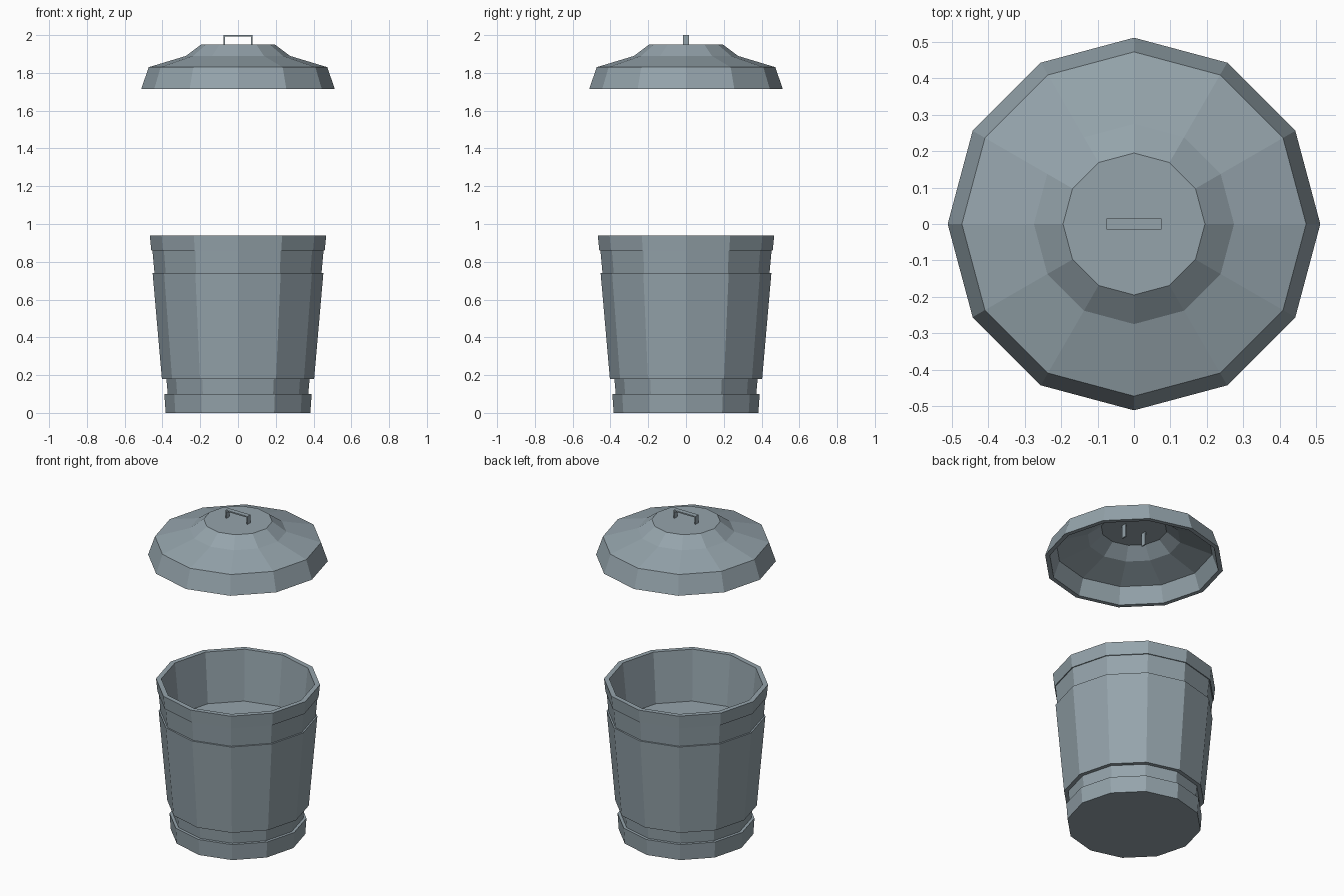
import bpy, bmesh, math

if "Cube" in bpy.data.objects:
    bpy.data.objects.remove(bpy.data.objects["Cube"])

SIDES = 12

# One flat metal colour
metal = bpy.data.materials.new("blue grey metal")
metal.diffuse_color = (0.30, 0.37, 0.41, 1)
metal.use_nodes = True
metal.node_tree.nodes["Principled BSDF"].inputs["Base Color"].default_value = metal.diffuse_color


def finish(bm, name):
    bmesh.ops.recalc_face_normals(bm, faces=bm.faces)
    mesh = bpy.data.meshes.new(name)
    bm.to_mesh(mesh)
    bm.free()
    mesh.materials.append(metal)
    obj = bpy.data.objects.new(name, mesh)
    bpy.context.collection.objects.link(obj)
    return obj


def lathe(name, profile):
    """Twelve-sided turned part; the first and last rings are capped."""
    bm = bmesh.new()
    rings = []
    for r, z in profile:
        rings.append([bm.verts.new((r * math.cos(math.tau * i / SIDES),
                                    r * math.sin(math.tau * i / SIDES), z))
                      for i in range(SIDES)])
    for a, b in zip(rings, rings[1:]):
        for i in range(SIDES):
            j = (i + 1) % SIDES
            bm.faces.new((a[i], a[j], b[j], b[i]))
    bm.faces.new(rings[0])
    bm.faces.new(rings[-1])
    return finish(bm, name)


# Bin body: foot band, waist groove, tapered wall, upper groove, rim, inner floor
lathe("bin_body", [
    (0.383, 0.0), (0.39, 0.10), (0.372, 0.10), (0.379, 0.18),
    (0.403, 0.18), (0.452, 0.74), (0.442, 0.74), (0.453, 0.86),
    (0.459, 0.86), (0.467, 0.94), (0.437, 0.94), (0.405, 0.63)])

# Floating lid: flat crown, shoulder, skirt, and hollow underside
lathe("lid", [
    (0.195, 1.95), (0.275, 1.89), (0.473, 1.83), (0.512, 1.715),
    (0.485, 1.715), (0.450, 1.815), (0.266, 1.875), (0.188, 1.937)])

# Strap handle: an extruded arch whose legs pass through the lid
outer, t, top, low, half = 0.076, 0.008, 2.0, 1.855, 0.015
arch = [(-outer, low), (-outer, top), (outer, top), (outer, low),
        (outer - t, low), (outer - t, top - t), (t - outer, top - t), (t - outer, low)]
bm = bmesh.new()
face = bm.faces.new([bm.verts.new((x, -half, z)) for x, z in arch])
ext = bmesh.ops.extrude_face_region(bm, geom=[face], use_keep_orig=True)
moved = [v for v in ext["geom"] if isinstance(v, bmesh.types.BMVert)]
bmesh.ops.translate(bm, verts=moved, vec=(0, 2 * half, 0))
finish(bm, "lid_handle")
